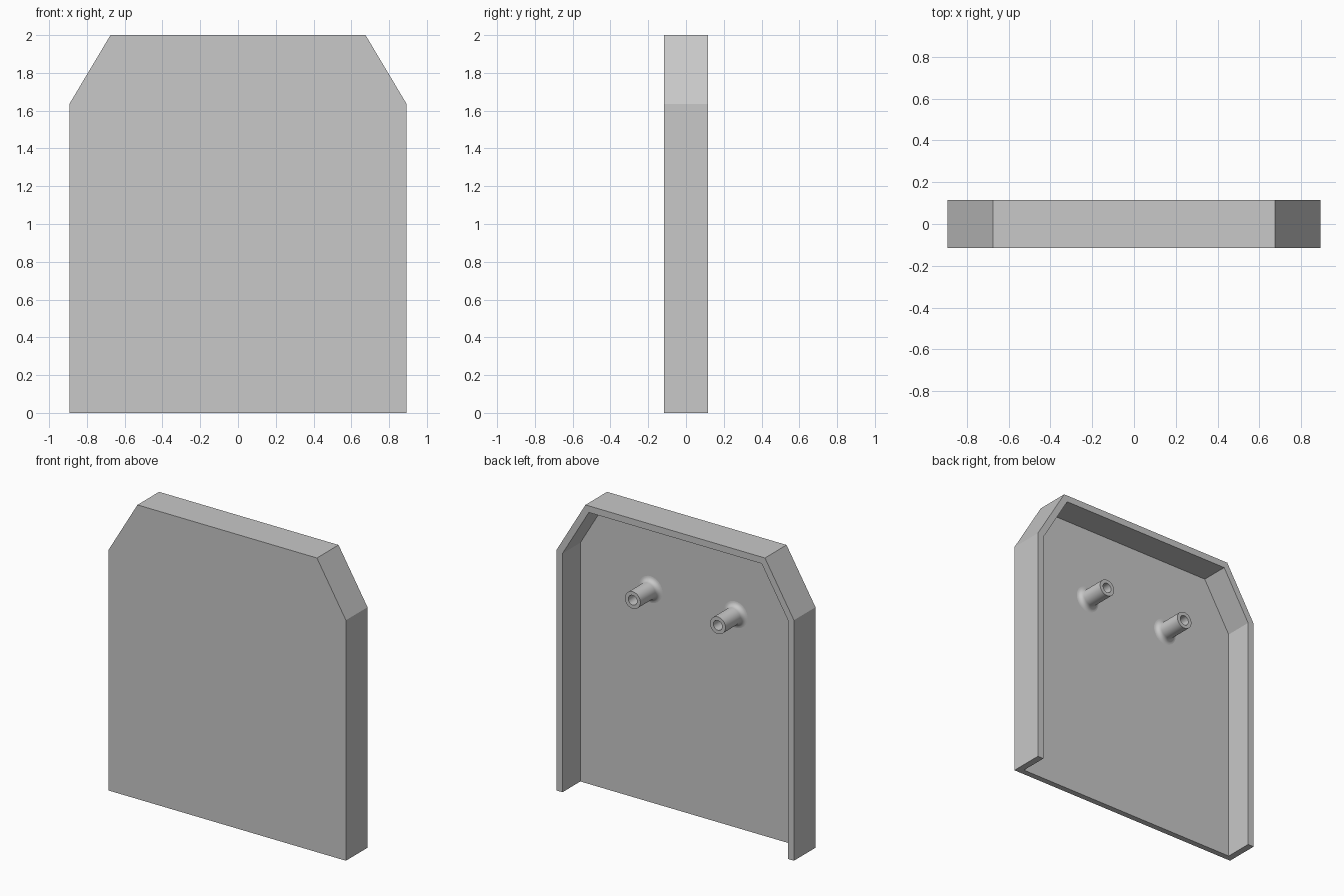
import bpy
import bmesh
import math
from mathutils import Matrix

old = bpy.data.objects.get("Cube")
if old:
    bpy.data.objects.remove(old, do_unlink=True)

FRONT, BACK = -0.116, 0.116
FLOOR = FRONT + 0.04      # inner face of the front panel

grey = bpy.data.materials.new("light_grey")
grey.use_nodes = True
grey.diffuse_color = (0.58, 0.58, 0.58, 1)
grey.node_tree.nodes["Principled BSDF"].inputs["Base Color"].default_value = grey.diffuse_color


def make_object(name, bm):
    bmesh.ops.recalc_face_normals(bm, faces=bm.faces)
    mesh = bpy.data.meshes.new(name)
    bm.to_mesh(mesh)
    bm.free()
    mesh.materials.append(grey)
    obj = bpy.data.objects.new(name, mesh)
    bpy.context.collection.objects.link(obj)
    return obj


def prism(name, half, y0, y1):
    """Extrude a left-right symmetric outline, given as its +x half, along y."""
    outline = half + [(-x, z) for x, z in reversed(half)]
    bm = bmesh.new()
    face = bm.faces.new([bm.verts.new((x, y0, z)) for x, z in outline])
    new = bmesh.ops.extrude_face_region(bm, geom=[face])["geom"]
    bmesh.ops.translate(bm, vec=(0, y1 - y0, 0),
                        verts=[g for g in new if isinstance(g, bmesh.types.BMVert)])
    return make_object(name, bm)


# Cover: panel with clipped top corners, hollow and open at the back and bottom
cover = prism("cover", [(0.893, 0), (0.893, 1.635), (0.675, 2)], FRONT, BACK)
cutter = prism("cover_hollow", [(0.848, -0.2), (0.848, 1.623), (0.65, 1.955)], FLOOR, BACK + 0.2)
cutter.hide_render = True
cut = cover.modifiers.new("hollow", "BOOLEAN")
cut.operation = "DIFFERENCE"
cut.solver = "EXACT"
cut.object = cutter
bpy.context.view_layer.objects.active = cover
cover.select_set(True)
bpy.ops.object.modifier_apply(modifier=cut.name)
bpy.data.objects.remove(cutter, do_unlink=True)
cover.select_set(False)


def mounting_post(name, x, z):
    """Hollow post with a filleted foot, turned around the y axis."""
    outer, bore, fillet = 0.058, 0.033, 0.032
    profile = [(bore, FLOOR - 0.01), (outer + fillet, FLOOR - 0.01)]
    for i in range(7):
        a = math.radians(15 * i)
        profile.append((outer + fillet * (1 - math.sin(a)),
                        FLOOR + fillet * (1 - math.cos(a))))
    profile += [(outer, BACK), (bore, BACK)]
    bm = bmesh.new()
    verts = [bm.verts.new((r, y, 0)) for r, y in profile]
    edges = [bm.edges.new((v, verts[i - 1])) for i, v in enumerate(verts)]
    bmesh.ops.spin(bm, geom=verts + edges, cent=(0, 0, 0), axis=(0, 1, 0),
                   angle=math.tau, steps=32, use_duplicate=False)
    bmesh.ops.remove_doubles(bm, verts=bm.verts, dist=0.0001)
    bmesh.ops.transform(bm, matrix=Matrix.Translation((x, 0, z)), verts=bm.verts)
    obj = make_object(name, bm)
    bpy.context.view_layer.objects.active = obj
    obj.select_set(True)
    bpy.ops.object.shade_smooth_by_angle(angle=math.radians(30))
    obj.select_set(False)


# Pair of mounting posts inside the cover
for side, x in (("left", 0.32), ("right", -0.32)):
    mounting_post(side + "_mounting_post", x, 1.447)
